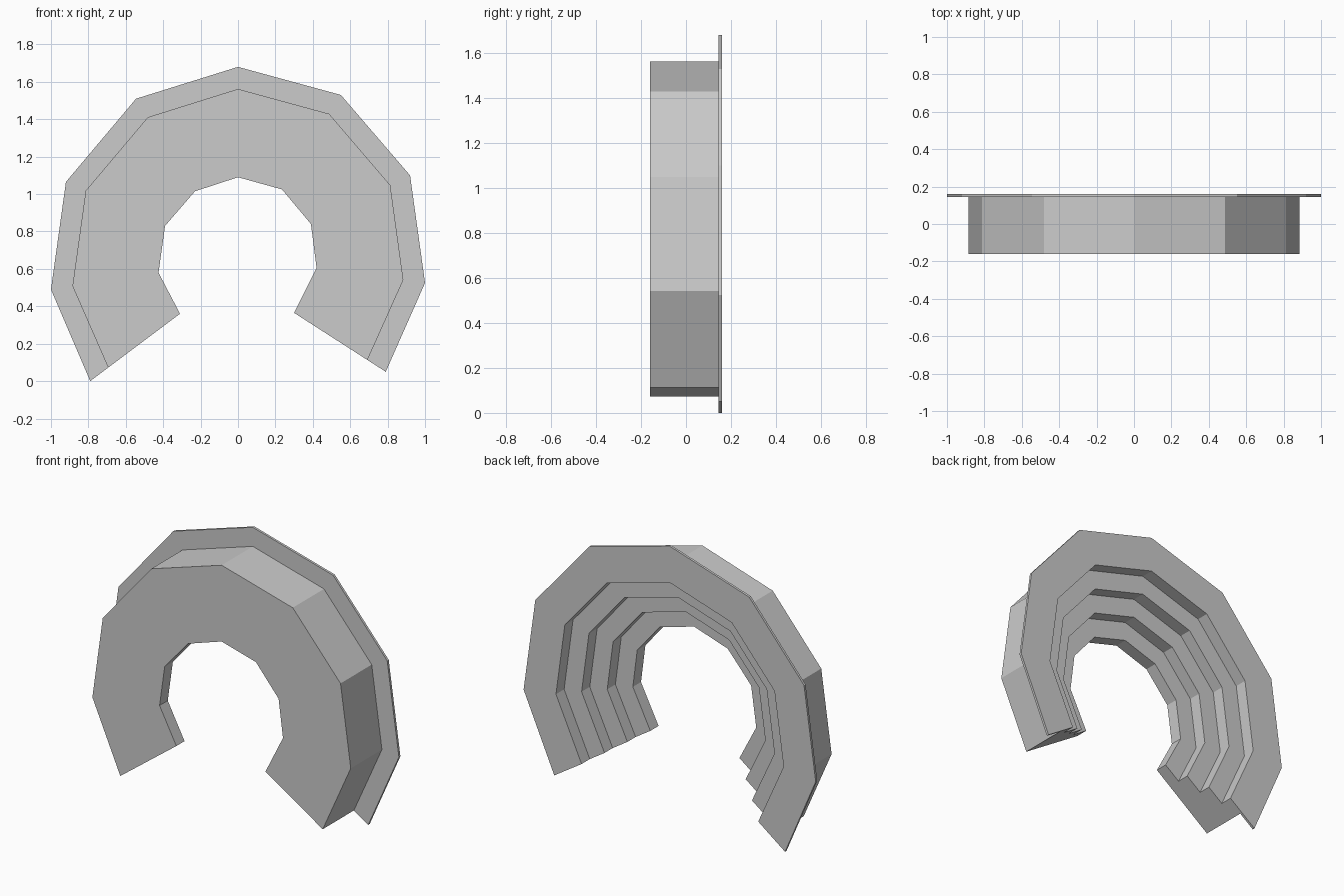
import bpy, bmesh
from mathutils import Vector

if "Cube" in bpy.data.objects:
    bpy.data.objects.remove(bpy.data.objects["Cube"])

# Arch stations (x, z), left end to right end: inner edge and outer rim
INNER = [(-0.31, 0.36), (-0.425, 0.58), (-0.39, 0.83), (-0.23, 1.015), (0, 1.09),
         (0.235, 1.025), (0.39, 0.84), (0.42, 0.605), (0.30, 0.365)]
OUTER = [(-0.79, 0.0), (-1.0, 0.49), (-0.92, 1.065), (-0.545, 1.51), (0, 1.68),
         (0.55, 1.53), (0.92, 1.10), (1.0, 0.525), (0.79, 0.05)]

# Cross-section (fraction from inner edge to rim, y): front wall, thin rim, steps at the back
BACK, RIM, TREAD, RISER, TIERS = 0.16, 0.145, 0.206, 0.08, 4
section = [(0, -BACK), (0.8, -BACK), (0.8, RIM), (1, RIM), (1, BACK)]
for i in reversed(range(TIERS)):
    top = -BACK + RISER * (i + 1)
    section += [(TREAD * i, top)]
    if i > 0:
        section += [(TREAD * i, top - RISER)]

# Sweep the section through the stations and cap both ends
bm = bmesh.new()
rings = []
for a, b in zip(INNER, OUTER):
    a, b = Vector(a), Vector(b)
    ring = []
    for u, y in section:
        p = a.lerp(b, u)
        ring.append(bm.verts.new((p.x, y, p.y)))
    rings.append(ring)
n = len(section)
for r, s in zip(rings, rings[1:]):
    for k in range(n):
        m = (k + 1) % n
        bm.faces.new((r[k], r[m], s[m], s[k]))
bm.faces.new(rings[0])
bm.faces.new(rings[-1])
bmesh.ops.recalc_face_normals(bm, faces=bm.faces)

mesh = bpy.data.meshes.new("stepped_seating")
bm.to_mesh(mesh)
bm.free()
bpy.context.collection.objects.link(bpy.data.objects.new("stepped_seating", mesh))
